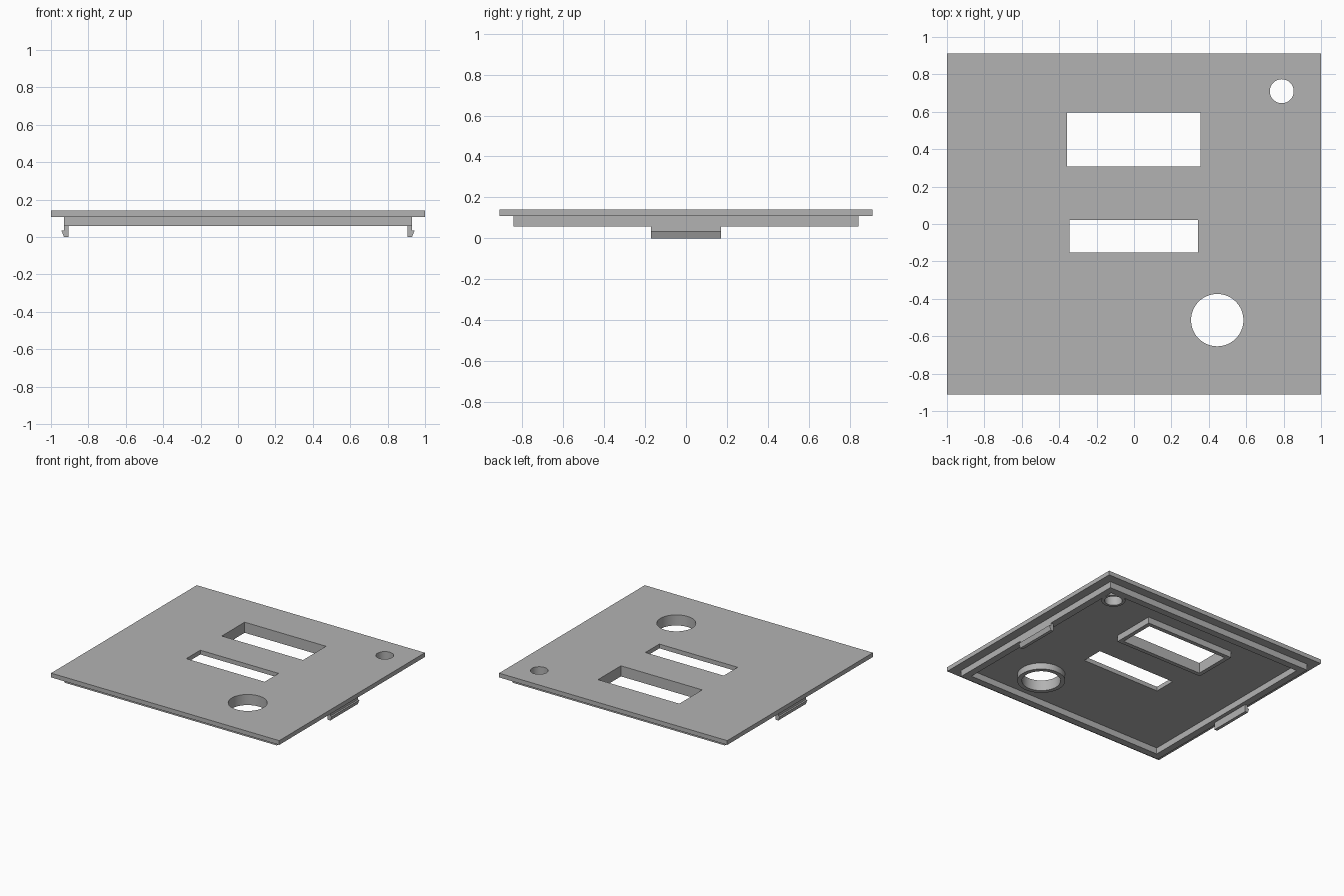
import bpy, bmesh
from math import cos, sin, tau, radians

scene = bpy.context.scene
if "Cube" in bpy.data.objects:
    bpy.data.objects.remove(bpy.data.objects["Cube"], do_unlink=True)

grey = bpy.data.materials.new("plain grey")
grey.use_nodes = True
colour = (0.45, 0.45, 0.45, 1)
grey.diffuse_color = colour
grey.node_tree.nodes["Principled BSDF"].inputs["Base Color"].default_value = colour

# Shared heights
TOP, PLATE_BOTTOM, RIM_BOTTOM = 0.142, 0.108, 0.058


def rect(x0, x1, y0, y1, grow=0):
    """Rectangular outline, widened by grow on every side."""
    x0, x1, y0, y1 = x0 - grow, x1 + grow, y0 - grow, y1 + grow
    return [(x0, y0), (x1, y0), (x1, y1), (x0, y1)]


def circle(x, y, r, grow=0, sides=64):
    return [(x + (r + grow) * cos(tau * i / sides), y + (r + grow) * sin(tau * i / sides))
            for i in range(sides)]


def finish(name, mesh):
    """Weld, smooth by angle, colour and link a mesh."""
    bm = bmesh.new()
    bm.from_mesh(mesh)
    bmesh.ops.remove_doubles(bm, verts=bm.verts, dist=1e-5)
    bmesh.ops.recalc_face_normals(bm, faces=bm.faces)
    bm.to_mesh(mesh)
    bm.free()
    mesh.materials.clear()
    mesh.materials.append(grey)
    obj = bpy.data.objects.new(name, mesh)
    scene.collection.objects.link(obj)
    bpy.ops.object.select_all(action="DESELECT")
    obj.select_set(True)
    bpy.context.view_layer.objects.active = obj
    bpy.ops.object.shade_smooth_by_angle(angle=radians(30))
    return obj


def slab(name, outlines, z0, z1):
    """Extrude a filled outline; every further outline is a hole in it."""
    curve = bpy.data.curves.new(name, "CURVE")
    curve.dimensions = "2D"
    curve.fill_mode = "BOTH"
    curve.extrude = (z1 - z0) / 2
    for outline in outlines:
        spline = curve.splines.new("POLY")
        spline.points.add(len(outline) - 1)
        for point, (x, y) in zip(spline.points, outline):
            point.co = (x, y, 0, 1)
        spline.use_cyclic_u = True
    temp = bpy.data.objects.new(name + " outline", curve)
    scene.collection.objects.link(temp)
    graph = bpy.context.evaluated_depsgraph_get()
    mesh = bpy.data.meshes.new_from_object(temp.evaluated_get(graph))
    bpy.data.objects.remove(temp, do_unlink=True)
    bpy.data.curves.remove(curve)
    for v in mesh.vertices:
        v.co.z += (z0 + z1) / 2
    return finish(name, mesh)


# Openings
window = (-0.358, 0.355, 0.308, 0.595)
slot = (-0.346, 0.341, -0.153, 0.022)
large_hole = (0.445, -0.514, 0.14)
small_hole = (0.79, 0.71, 0.064)

# Cover plate with its four openings
slab("cover_plate", [rect(-1, 1, -0.912, 0.912), rect(*window), rect(*slot),
                     circle(*large_hole), circle(*small_hole)], PLATE_BOTTOM, TOP)

# Locating rim and collars under the plate
rim = (-0.93, 0.93, -0.842, 0.842)
slab("locating_rim", [rect(*rim), rect(*rim, grow=-0.055)], RIM_BOTTOM, PLATE_BOTTOM)
slab("window_collar", [rect(*window, grow=0.033), rect(*window)], RIM_BOTTOM, PLATE_BOTTOM)
slab("large_hole_collar", [circle(*large_hole, grow=0.033), circle(*large_hole)],
     RIM_BOTTOM, PLATE_BOTTOM)
slab("small_hole_collar", [circle(*small_hole, grow=0.022), circle(*small_hole)],
     RIM_BOTTOM, PLATE_BOTTOM)

# Barbed snap clips on both sides
profile = [(0.905, 0), (0.93, 0), (0.944, 0.035), (0.93, 0.035),
           (0.93, RIM_BOTTOM), (0.905, RIM_BOTTOM)]
for name, side in (("left_clip", 1), ("right_clip", -1)):
    bm = bmesh.new()
    face = bm.faces.new([bm.verts.new((side * x, -0.172, z)) for x, z in profile])
    swept = bmesh.ops.extrude_face_region(bm, geom=[face])["geom"]
    bmesh.ops.translate(bm, vec=(0, 0.344, 0),
                        verts=[v for v in swept if isinstance(v, bmesh.types.BMVert)])
    mesh = bpy.data.meshes.new(name)
    bm.to_mesh(mesh)
    bm.free()
    finish(name, mesh)
